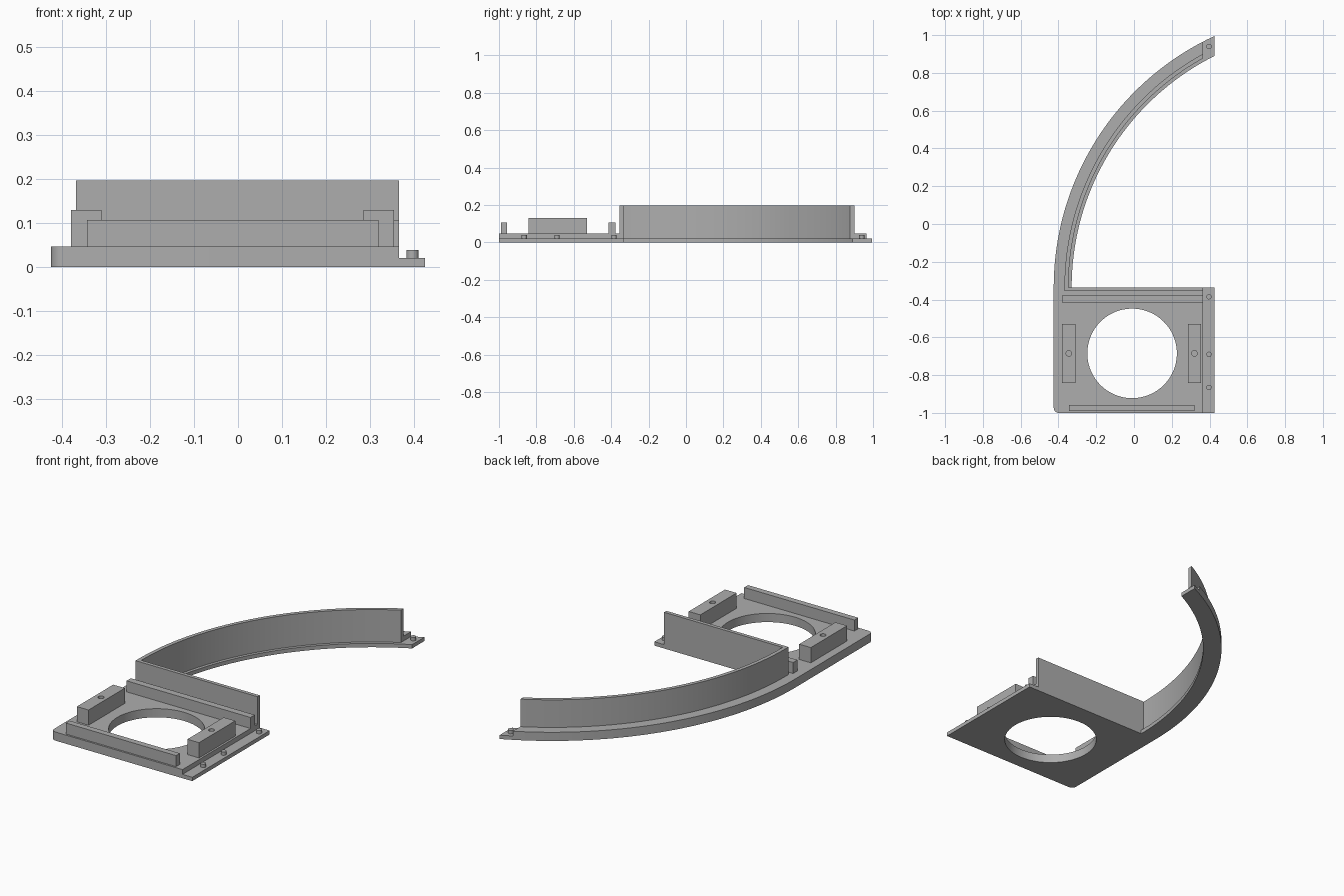
import bpy, bmesh, math

if "Cube" in bpy.data.objects:
    bpy.data.objects.remove(bpy.data.objects["Cube"])

grey = bpy.data.materials.new("grey plastic")
grey.diffuse_color = (0.42, 0.42, 0.42, 1)
grey.use_nodes = True
grey.node_tree.nodes["Principled BSDF"].inputs["Base Color"].default_value = grey.diffuse_color

CX, CY = 1.04, -0.335          # centre of the curved arm
STEP, EDGE = 0.366, 0.425      # where the thin joining lip starts and ends
THIN, THICK, WALL = 0.021, 0.047, 0.197


def prism(name, pts, z0, z1):
    """Extrude a closed outline between two heights."""
    bm = bmesh.new()
    face = bm.faces.new([bm.verts.new((x, y, z0)) for x, y in pts])
    top = bmesh.ops.extrude_face_region(bm, geom=[face])["geom"]
    bmesh.ops.translate(bm, vec=(0, 0, z1 - z0),
                        verts=[v for v in top if isinstance(v, bmesh.types.BMVert)])
    bmesh.ops.recalc_face_normals(bm, faces=bm.faces)
    mesh = bpy.data.meshes.new(name)
    bm.to_mesh(mesh)
    bm.free()
    mesh.materials.append(grey)
    ob = bpy.data.objects.new(name, mesh)
    bpy.context.collection.objects.link(ob)
    return ob


def box(name, x0, x1, y0, y1, z0, z1):
    return prism(name, [(x0, y0), (x1, y0), (x1, y1), (x0, y1)], z0, z1)


def cylinder(name, x, y, r, z0, z1, n=24):
    ring = [(x + r * math.cos(2 * math.pi * i / n), y + r * math.sin(2 * math.pi * i / n))
            for i in range(n)]
    return smooth(prism(name, ring, z0, z1))


def smooth(ob):
    bpy.ops.object.select_all(action='DESELECT')
    bpy.context.view_layer.objects.active = ob
    ob.select_set(True)
    bpy.ops.object.shade_smooth_by_angle(angle=math.radians(30))
    return ob


def drill(ob, x, y, r, z0, z1, n=24):
    """Cut a round hole and remove the cutter."""
    cutter = cylinder("hole_cutter", x, y, r, z0, z1, n)
    mod = ob.modifiers.new("hole", 'BOOLEAN')
    mod.operation, mod.solver, mod.object = 'DIFFERENCE', 'EXACT', cutter
    bpy.context.view_layer.objects.active = ob
    bpy.ops.object.modifier_apply(modifier=mod.name)
    bpy.data.objects.remove(cutter)
    smooth(ob)


def arc(r, x0, x1, n):
    """Points on the arm circle from x0 to x1 (x0 None = start of the arm)."""
    a0 = 0 if x0 is None else math.acos((CX - x0) / r)
    a1 = math.acos((CX - x1) / r)
    return [(CX - r * math.cos(a0 + (a1 - a0) * i / n),
             CY + r * math.sin(a0 + (a1 - a0) * i / n)) for i in range(n + 1)]


def band(name, r_in, r_out, x0, x1, z0, z1, n=64):
    return smooth(prism(name, arc(r_out, x0, x1, n) + arc(r_in, x0, x1, n)[::-1], z0, z1))


# Base plate with a rounded front left corner and a large opening
R = 0.027
corner = [(-EDGE + R - R * math.cos(i * math.pi / 16), -1 + R - R * math.sin(i * math.pi / 16))
          for i in range(9)]
plate = prism("base_plate", corner + [(STEP, -1), (STEP, CY), (-EDGE, CY)], 0, THICK)
drill(plate, -0.01, -0.685, 0.237, -0.1, 0.2, 96)
box("plate_lip", STEP, EDGE, -1, CY, 0, THIN)

# Rails and the straight wall across the plate
box("front_rail", -0.343, 0.32, -0.99, -0.957, THICK, 0.107)
box("rear_rail", -0.38, STEP, -0.415, -0.378, THICK, 0.107)
box("straight_wall", -0.368, STEP, CY - 0.02, CY, THICK, WALL)

# Mounting blocks with screw holes
for side, x in (("left", -0.345), ("right", 0.32)):
    block = box(side + "_mounting_block", x - 0.035, x + 0.035, -0.842, -0.53, THICK, 0.13)
    drill(block, x, -0.685, 0.015, THICK + 0.01, 0.2)

# Curved arm: thick outer shelf, thin inner ledge, tall wall and end tab
band("arm_shelf", 1.387, 1.465, None, STEP, 0, THICK)
band("arm_ledge", 1.37, 1.387, None, STEP, 0, THIN)
band("arm_wall", 1.387, 1.408, None, STEP, THICK, WALL)
band("arm_end_tab", 1.37, 1.465, STEP, EDGE, 0, THIN, 6)

# Locating pegs along the joining lip
for i, y in enumerate((-0.865, -0.69, -0.385, 0.94)):
    cylinder(f"peg_{i + 1}", 0.397, y, 0.014, THIN, 0.039)
